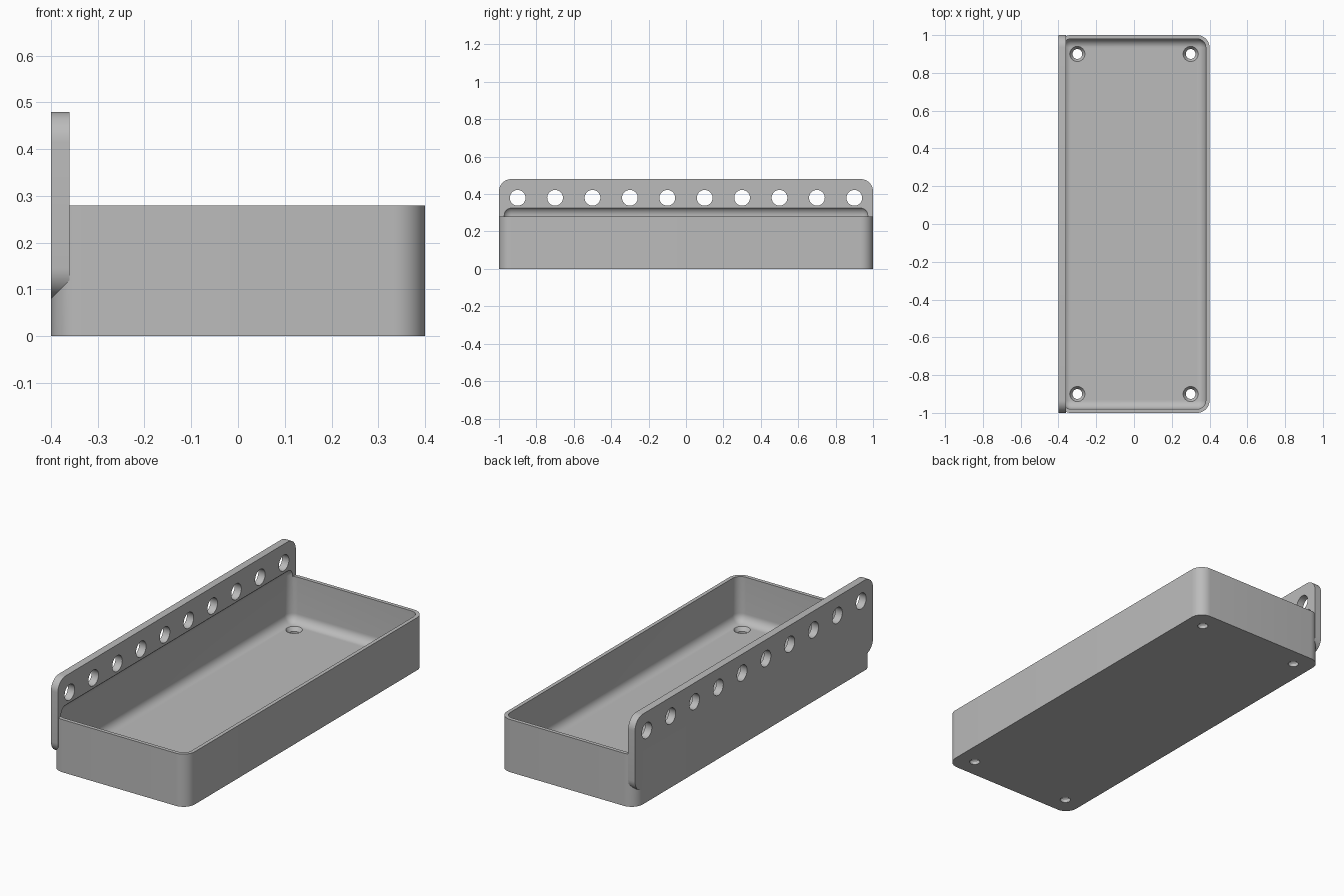
import bpy, bmesh, math
from mathutils import Matrix, Vector

if "Cube" in bpy.data.objects:
    bpy.data.objects.remove(bpy.data.objects["Cube"])

RADIUS, WALL, FLOOR, PLATE = 0.066, 0.02, 0.04, 0.04

grey = bpy.data.materials.new("light grey")
grey.use_nodes = True
colour = (0.5, 0.5, 0.5, 1)
grey.diffuse_color = colour
grey.node_tree.nodes["Principled BSDF"].inputs["Base Color"].default_value = colour


def finish(name, bm):
    mesh = bpy.data.meshes.new(name)
    bm.to_mesh(mesh)
    bm.free()
    mesh.materials.append(grey)
    obj = bpy.data.objects.new(name, mesh)
    bpy.context.collection.objects.link(obj)
    return obj


def rounded_box(name, low, high, radius, axis=None):
    """Box with edges along one axis rounded, or all edges if axis is None."""
    bm = bmesh.new()
    low, high = Vector(low), Vector(high)
    bmesh.ops.create_cube(bm, size=1, matrix=Matrix.Translation((low + high) / 2)
                          @ Matrix.Diagonal((*(high - low), 1)))
    edges = [e for e in bm.edges if axis is None
             or abs((e.verts[0].co - e.verts[1].co)[axis]) > 1e-4]
    bmesh.ops.bevel(bm, geom=edges, offset=radius, segments=10,
                    profile=0.5, affect='EDGES')
    return finish(name, bm)


def add_cone(bm, r1, r2, depth, matrix):
    bmesh.ops.create_cone(bm, cap_ends=True, segments=40, radius1=r1,
                          radius2=r2, depth=depth, matrix=matrix)


def combine(target, tool, operation):
    mod = target.modifiers.new(operation.title(), 'BOOLEAN')
    mod.operation = operation
    mod.solver = 'EXACT'
    mod.object = tool
    bpy.context.view_layer.objects.active = target
    bpy.ops.object.modifier_apply(modifier=mod.name)
    bpy.data.objects.remove(tool)


# Tray body joined to the tall mounting plate
tray = rounded_box("tray", (-0.4, -1, 0), (0.4, 1, 0.28), RADIUS, axis=2)
plate = rounded_box("mounting_plate", (-0.4, -1, 0.08),
                    (-0.4 + PLATE, 1, 0.48), RADIUS, axis=0)
combine(tray, plate, 'UNION')

# Filleted cavity, reaching a little into the plate above the rim
cavity = rounded_box("cavity_cutter", (WALL - 0.4, WALL - 1, FLOOR),
                     (0.4 - WALL, 1 - WALL, 0.333), RADIUS - WALL)
combine(tray, cavity, 'DIFFERENCE')

# Row of holes through the plate
bm = bmesh.new()
for i in range(10):
    add_cone(bm, 0.042, 0.042, 0.2, Matrix.Translation((-0.38, -0.9 + 0.2 * i, 0.38))
             @ Matrix.Rotation(math.pi / 2, 4, 'Y'))
combine(tray, finish("plate_hole_cutter", bm), 'DIFFERENCE')

# Countersunk screw holes in the floor
for r1, r2, depth, z in ((0.026, 0.026, 0.2, 0.02), (0.026, 0.054, 0.04, FLOOR)):
    bm = bmesh.new()
    for x in (-0.3, 0.3):
        for y in (-0.9, 0.9):
            add_cone(bm, r1, r2, depth, Matrix.Translation((x, y, z)))
    combine(tray, finish("screw_hole_cutter", bm), 'DIFFERENCE')

# Smooth fillets, sharp corners
bpy.ops.object.select_all(action='DESELECT')
tray.select_set(True)
bpy.context.view_layer.objects.active = tray
bpy.ops.object.shade_smooth_by_angle(angle=math.radians(30))
